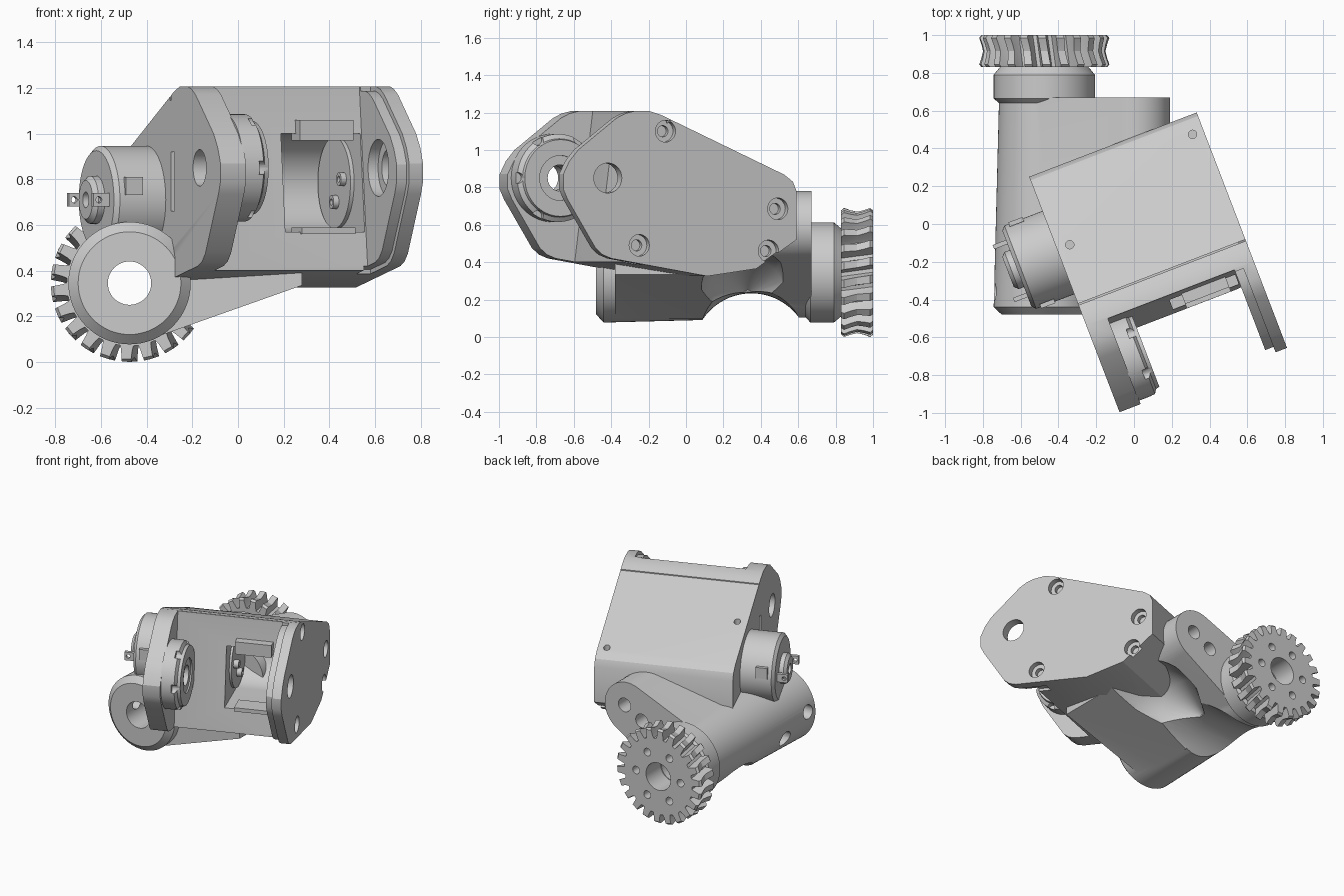
import bpy, bmesh
from math import sin, cos, pi, acos, atan2, hypot, radians
from mathutils import Matrix

if "Cube" in bpy.data.objects:
    bpy.data.objects.remove(bpy.data.objects["Cube"])

WORLD = Matrix.Identity(4)
# the motor housing is turned 21 degrees about z; its local origin is the back left edge
TURN = Matrix.Translation((-0.555, 0.25, 0)) @ Matrix.Rotation(radians(21), 4, 'Z')


def loft(name, rings, m=WORLD):
    """Closed solid through rings of equal point count."""
    bm = bmesh.new()
    rows = [[bm.verts.new(p) for p in r] for r in rings]
    n = len(rows[0])
    for a, b in zip(rows, rows[1:]):
        for i in range(n):
            bm.faces.new((a[i], a[(i + 1) % n], b[(i + 1) % n], b[i]))
    bm.faces.new(rows[0])
    bm.faces.new(rows[-1])
    bm.transform(m)
    bmesh.ops.recalc_face_normals(bm, faces=bm.faces[:])
    me = bpy.data.meshes.new(name)
    bm.to_mesh(me)
    bm.free()
    ob = bpy.data.objects.new(name, me)
    bpy.context.collection.objects.link(ob)
    return ob


def place(axis, p, t):
    return (t, p[0], p[1]) if axis == 'X' else (p[0], t, p[1]) if axis == 'Y' else (p[0], p[1], t)


def prism(name, pts, axis, a, b, m=WORLD):
    return loft(name, [[place(axis, p, t) for p in pts] for t in (a, b)], m)


def circle(c, r, n=48):
    return [(c[0] + r * cos(2 * pi * i / n), c[1] + r * sin(2 * pi * i / n)) for i in range(n)]


def cyl(name, c, r, axis, a, b, m=WORLD, n=48):
    return prism(name, circle(c, r, n), axis, a, b, m)


def turned(name, c, axis, profile, m=WORLD, n=64):
    """Round part from (position, radius) pairs along an axis."""
    return loft(name, [[place(axis, p, t) for p in circle(c, r, n)] for t, r in profile], m)


def box(name, x, y, z, m=WORLD):
    return prism(name, [(y[0], z[0]), (y[1], z[0]), (y[1], z[1]), (y[0], z[1])], 'X', x[0], x[1], m)


def combine(ob, others, op='DIFFERENCE'):
    bpy.context.view_layer.objects.active = ob
    for o in others:
        mod = ob.modifiers.new('bool', 'BOOLEAN')
        mod.operation, mod.object, mod.solver = op, o, 'EXACT'
        bpy.ops.object.modifier_apply(modifier=mod.name)
        bpy.data.objects.remove(o)


def capsule(c1, r1, c2, r2, n=24):
    """Outline around two circles joined by tangents."""
    d = atan2(c2[1] - c1[1], c2[0] - c1[0])
    b = acos((r1 - r2) / hypot(c2[0] - c1[0], c2[1] - c1[1]))
    pts = []
    for c, r, s, e in ((c1, r1, d + b, d + 2 * pi - b), (c2, r2, d - b, d + b)):
        pts += [(c[0] + r * cos(s + (e - s) * i / n), c[1] + r * sin(s + (e - s) * i / n)) for i in range(n + 1)]
    return pts


# gear: throated, slightly helical teeth
AX = (-0.475, 0.345)
TEETH = 22
rings = []
for y, dr in ((0.83, -0.012), (0.845, 0), (0.88, -0.012), (0.915, -0.02), (0.95, -0.012), (0.985, 0), (1.0, -0.012)):
    ring = []
    for i in range(TEETH):
        for f, r in ((-0.37, 0.275), (-0.29, 0.295), (-0.22, 0.345), (0.22, 0.345), (0.29, 0.295), (0.37, 0.275)):
            a = 2 * pi * (i + f) / TEETH + (y - 0.915) * 0.5 + pi / 2
            rr = r + (dr if r > 0.3 else 0)
            ring.append((AX[0] + rr * cos(a), y, AX[1] + rr * sin(a)))
    rings.append(ring)
gear = loft('gear', rings)
combine(gear, [cyl('cut', AX, 0.1, 'Y', 0.7, 1.1)] +
        [cyl('cut', c, 0.028, 'Y', 0.8, 1.1, n=20) for c in circle(AX, 0.18, 6)])

# sleeve with the arm that carries the housing
arm = turned('sleeve_arm', AX, 'Y', [(-0.48, 0.225), (-0.44, 0.268), (0.64, 0.24), (0.665, 0.268), (0.79, 0.268), (0.83, 0.235)])
combine(arm, [prism('web', capsule(AX, 0.235, (0.0, 0.59), 0.19), 'Y', 0.02, 0.67),
              prism('slab', [(-0.384, 0.10), (0.28, 0.335), (0.28, 0.40), (-0.1, 0.47), (-0.475, 0.5)], 'Y', -0.38, 0.3)], 'UNION')
combine(arm, [turned('scoop', (0.35, -0.078), 'X', [(-0.9, 0.31), (-0.4, 0.313), (0.5, 0.40)]),
              turned('hollow', (0.33, 0.22), 'X', [(-0.33, 0.03), (-0.12, 0.2), (0.05, 0.25), (0.5, 0.27)]),
              cyl('bore', AX, 0.095, 'Y', -0.6, 1.1),
              cyl('hole', (0.03, 0.61), 0.05, 'Y', 0.5, 0.8, n=24),
              cyl('hole', (-0.11, 0.53), 0.05, 'Y', 0.5, 0.8, n=24),
              cyl('hole', (-0.36, 0.37), 0.05, 'X', -0.9, -0.475, n=24),
              cyl('hole', (-0.12, 0.26), 0.055, 'X', -0.9, -0.475, n=24)])

# housing side outline in local (y, z)
SIDE = [(-1.335, 0.79), (-1.335, 0.87), (-1.30, 0.94), (-1.25, 1.0), (-1.03, 1.17), (-0.98, 1.195), (-0.93, 1.207),
        (-0.84, 1.207), (-0.77, 1.185), (-0.07, 0.868), (-0.02, 0.83), (0, 0.78), (0, 0.52), (-0.23, 0.365),
        (-0.51, 0.325), (-1.06, 0.42), (-1.11, 0.44), (-1.15, 0.475), (-1.31, 0.735)]
HINGE = (-1.08, 0.85)
inner = [(-0.65 + (y + 0.65) * 0.955, 0.77 + (z - 0.77) * 0.955) for y, z in SIDE]

# housing: one solid, with the fork gap, stepped right prong, pocket and holes cut out
housing = prism('motor_housing', SIDE, 'X', 0, 0.95, TURN)
step = box('step', (0.82, 0.885), (-1.5, -0.86), (0.2, 1.4), TURN)
combine(step, [prism('keep', inner, 'X', 0.7, 1.0, TURN)])
gap = prism('gap', [(-0.845, 1.4), (-0.85, 1.19), (-0.95, 0.41), (-0.955, 0.2), (-1.5, 0.2), (-1.5, 1.4)], 'X', 0.12, 0.838, TURN)
cuts = [gap, step,
        cyl('hole', HINGE, 0.08, 'X', -0.1, 1.1, TURN),
        cyl('recess', HINGE, 0.125, 'X', 0.7, 0.885, TURN),
        box('slot', (-0.1, 0.03), (-0.775, -0.73), (0.66, 0.92), TURN),
        cyl('pocket', (-0.6, 0.785), 0.215, 'X', 0.46, 0.832, TURN),
        box('mouth', (0.46, 0.832), (-1.1, -0.60), (0.57, 1.0), TURN),
        box('groove', (-0.1, 1.1), (-0.728, -0.72), (1.145, 1.3), TURN),
        cyl('bore', AX, 0.097, 'Y', -0.6, 1.1)]
for c in ((-0.75, 1.10), (-0.107, 0.685), (-0.16, 0.46), (-0.90, 0.49)):
    cuts.append(turned('screw_hole', c, 'X', [(0.88, 0.03), (0.91, 0.03), (0.911, 0.058), (1.0, 0.058)], TURN, 28))
for x, y in ((0.888, -0.1), (0.072, -0.413)):
    z = 0.868 - (y + 0.07) * 0.453
    cuts.append(cyl('hole', (x, y), 0.022, 'Z', z - 0.03, z + 0.1, TURN, 20))
combine(housing, cuts)

for s, y, z in (('upper', -0.925, (0.97, 1.06)), ('lower', -0.95, (0.56, 0.588))):
    box(s + '_pocket_ledge', (0.53, 0.78), (y, -0.82), z, TURN)

# round ends inside the pocket, with small pins
for s, a, b, p in (('left', 0.45, 0.475, 0.51), ('right', 0.84, 0.815, 0.79)):
    cyl(s + '_pocket_disc', (-0.6, 0.785), 0.2, 'X', a, b, TURN)
    for i, c in enumerate(((-0.63, 0.70), (-0.72, 0.80))):
        ring = turned(f'{s}_pocket_pin_{i}', c, 'X', [(a, 0.03), (p, 0.03)], TURN, 20)
        combine(ring, [cyl('hole', c, 0.014, 'X', (b + p) / 2, p * 2 - b, TURN, 16)])

# hinge hub on the inside of the left prong
hub = turned('hinge_hub', HINGE, 'X', [(0.115, 0.235), (0.21, 0.235), (0.225, 0.21), (0.245, 0.205)], TURN)
combine(hub, [cyl('hole', HINGE, 0.07, 'X', 0, 0.4, TURN),
              cyl('dish', HINGE, 0.12, 'X', 0.235, 0.3, TURN)] +
        [cyl('notch', c, 0.03, 'X', 0.19, 0.4, TURN, 16) for c in circle(HINGE, 0.235, 6)])

# motor on the left side with end boss, clips and terminals
MC = (-0.43, 0.71)
turned('motor_can', MC, 'X', [(0.05, 0.236), (-0.215, 0.236), (-0.235, 0.215)], TURN)
boss = turned('motor_boss', MC, 'X', [(-0.22, 0.105), (-0.265, 0.105), (-0.285, 0.085)], TURN, 40)
combine(boss, [cyl('hole', MC, 0.035, 'X', -0.25, -0.4, TURN, 24)])
for i, s in enumerate((-1, 1)):
    y = MC[0] + s * 0.15
    tab = box(f'terminal_{i}', (-0.31, -0.22), (y - 0.012, y + 0.012), (0.68, 0.74), TURN)
    combine(tab, [cyl('eye', (-0.285, 0.71), 0.014, 'Y', y - 0.1, y + 0.1, TURN, 16)])
    yc = MC[0] + s * 0.232
    box(f'motor_clip_{i}', (-0.19, -0.11), (yc - 0.012, yc + 0.012), (0.73, 0.81), TURN)

# smooth round faces, keep edges sharp
bpy.ops.object.select_all(action='SELECT')
bpy.context.view_layer.objects.active = arm
bpy.ops.object.shade_smooth_by_angle(angle=radians(25))
